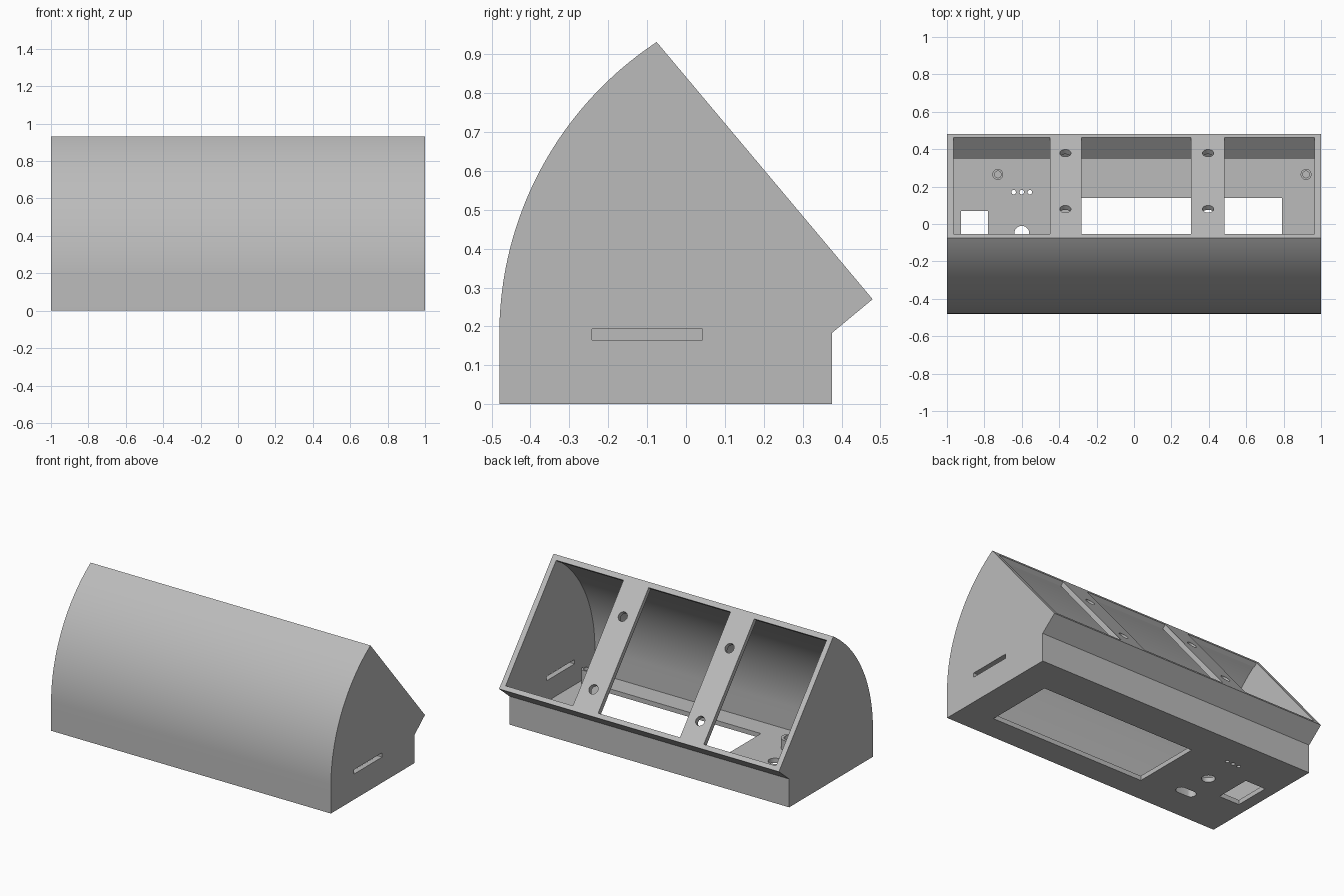
import bpy, bmesh, math
from mathutils import Vector

cube = bpy.data.objects.get("Cube")
if cube:
    bpy.data.objects.remove(cube, do_unlink=True)

grey = bpy.data.materials.new("plain grey")
grey.use_nodes = True
COLOUR = (0.5, 0.5, 0.5, 1)
grey.diffuse_color = COLOUR
grey.node_tree.nodes["Principled BSDF"].inputs["Base Color"].default_value = COLOUR


def prism(name, points, sweep):
    """Solid made by sweeping a flat outline along a vector."""
    bm = bmesh.new()
    face = bm.faces.new([bm.verts.new(p) for p in points])
    new = bmesh.ops.extrude_face_region(bm, geom=[face])["geom"]
    bmesh.ops.translate(bm, vec=sweep, verts=[v for v in new if isinstance(v, bmesh.types.BMVert)])
    bmesh.ops.recalc_face_normals(bm, faces=bm.faces)
    mesh = bpy.data.meshes.new(name)
    bm.to_mesh(mesh)
    bm.free()
    mesh.materials.append(grey)
    obj = bpy.data.objects.new(name, mesh)
    bpy.context.collection.objects.link(obj)
    return obj


def cut(target, points, sweep):
    """Remove a swept outline from a part."""
    cutter = prism("cutter", points, sweep)
    cutter.hide_render = True
    bpy.context.view_layer.objects.active = target
    mod = target.modifiers.new("cut", "BOOLEAN")
    mod.operation, mod.solver, mod.object = "DIFFERENCE", "EXACT", cutter
    bpy.ops.object.modifier_apply(modifier=mod.name)
    bpy.data.objects.remove(cutter, do_unlink=True)


def rect(x0, x1, y0, y1):
    return [(x0, y0), (x1, y0), (x1, y1), (x0, y1)]


def oval(x, y, r, stretch=0.0, n=32):
    """Circle, or a slot outline when stretched along x."""
    pts = []
    for i in range(n):
        a = 2 * math.pi * (i + 0.5) / n
        side = math.copysign(stretch, math.cos(a))
        pts.append((x + side + r * math.cos(a), y + r * math.sin(a)))
    return pts


def flat(outline, z):
    return [(x, y, z) for x, y in outline]


def side_arc(radius, end):
    """Curved front in the y-z plane, from the vertical wall to the top."""
    angles = [math.radians(180 + (end - 180) * i / 40) for i in range(41)]
    return [(0.42 + radius * math.cos(a), 0.18 + radius * math.sin(a)) for a in angles]


# Sloping back panel: x across, s down the slope, depth measured inward
APEX, DOWN, INWARD = Vector((0, -0.073, 0.931)), Vector((0, 0.64, -0.768)), Vector((0, -0.768, -0.64))


def slope(outline, depth):
    return [APEX + Vector((x, 0, 0)) + DOWN * s + INWARD * depth for x, s in outline]


# Body shell with hollow inside
outer = [(0.48, 0.27), (0.375, 0.183), (0.375, 0), (-0.48, 0)] + side_arc(0.9, 123.4)
inner = [(0.439, 0.268), (0.35, 0.194), (0.35, 0.03), (-0.45, 0.03)] + side_arc(0.87, 125.1)
shell = prism("console_shell", [(-1, y, z) for y, z in outer], (2, 0, 0))
cut(shell, [(-0.966, y, z) for y, z in inner], (1.932, 0, 0))

# Three bays in the back panel, leaving two drilled bars
for x0, x1 in ((-0.966, -0.45), (-0.28, 0.305), (0.485, 0.966)):
    cut(shell, slope(rect(x0, x1, 0.031, 0.833), -0.03), INWARD * 0.068)
for x in (-0.367, 0.396):
    for s in (0.24, 0.705):
        cut(shell, slope(oval(x, s, 0.03), -0.03), INWARD * 0.09)

# Floor openings: display window, card bay, knob hole, button slot, pin holes
floor_holes = [rect(-0.315, 0.79, -0.315, 0.14), rect(-0.925, -0.78, -0.165, 0.07),
               oval(-0.6, -0.05, 0.04), oval(-0.6, -0.25, 0.032, 0.036)]
floor_holes += [oval(x, 0.17, 0.012, n=16) for x in (-0.643, -0.6, -0.557)]
for outline in floor_holes:
    cut(shell, flat(outline, -0.02), (0, 0, 0.07))

# Side slot on the left wall
cut(shell, [(0.9, y, z) for y, z in rect(-0.242, 0.043, 0.165, 0.193)], (0.2, 0, 0))

# Corner standoffs with screw holes
parts = [shell]
for x in (-0.728, 0.92):
    for y in (-0.296, 0.265):
        post = prism("standoff", flat(oval(x, y, 0.029), 0.025), (0, 0, 0.1))
        cut(post, flat(oval(x, y, 0.018), 0.04), (0, 0, 0.2))
        parts.append(post)

# Raised collar around the button slot
collar = prism("button_collar", flat(oval(-0.6, -0.25, 0.05, 0.036), 0.025), (0, 0, 0.07))
cut(collar, flat(oval(-0.6, -0.25, 0.032, 0.036), 0), (0, 0, 0.2))
parts.append(collar)

# Smooth curves, crisp edges
bpy.ops.object.select_all(action="DESELECT")
for part in parts:
    part.select_set(True)
bpy.context.view_layer.objects.active = shell
bpy.ops.object.shade_smooth_by_angle(angle=math.radians(30))
